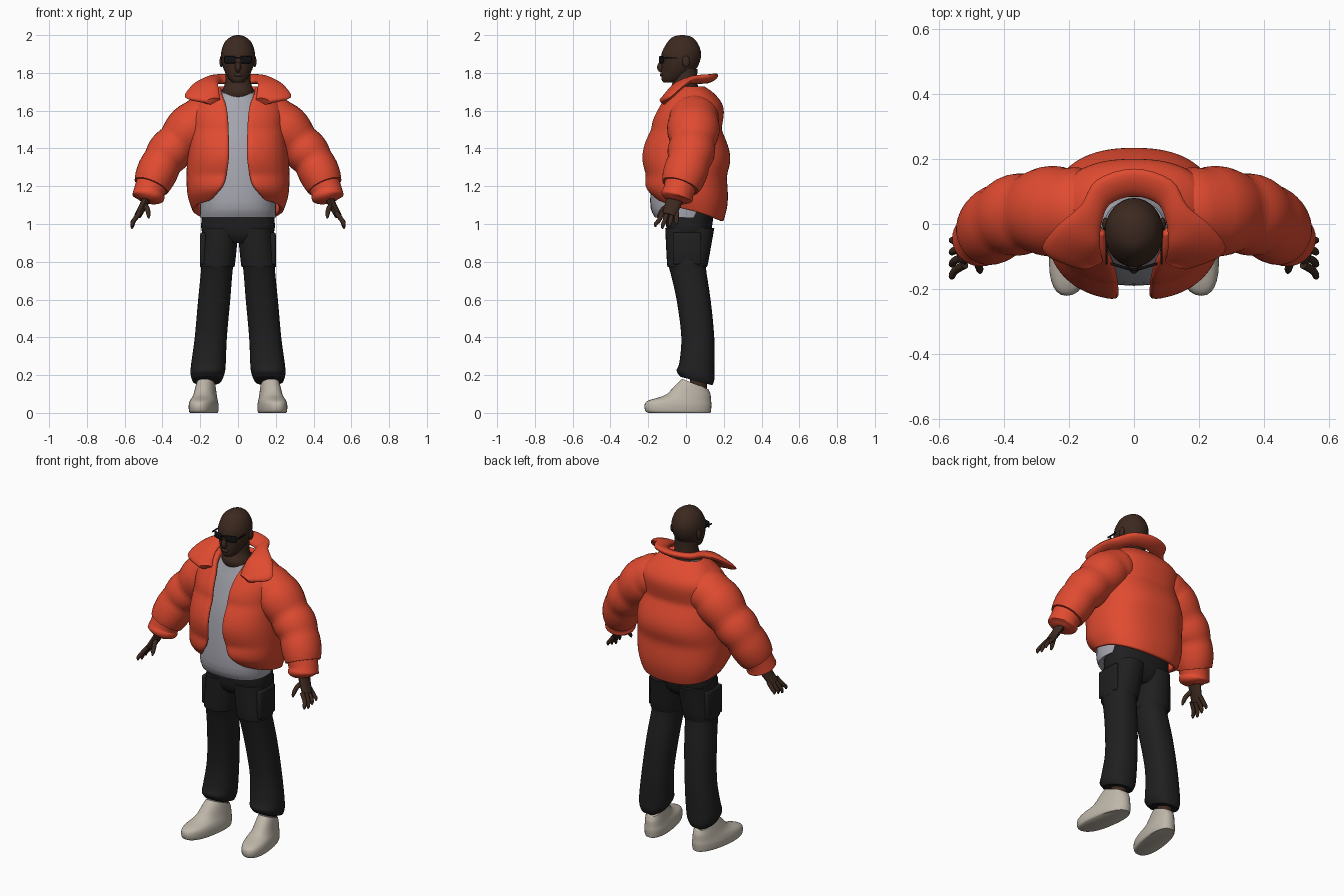
import bpy, bmesh, math
from mathutils import Vector

cube = bpy.data.objects.get("Cube")
if cube:
    bpy.data.objects.remove(cube, do_unlink=True)


def material(name, *rgb):
    mat = bpy.data.materials.new(name)
    mat.use_nodes = True
    mat.diffuse_color = (*rgb, 1)
    shader = mat.node_tree.nodes["Principled BSDF"]
    shader.inputs["Base Color"].default_value = (*rgb, 1)
    shader.inputs["Roughness"].default_value = 0.8
    return mat


ORANGE = material("orange red", 0.75, 0.07, 0.03)
SKIN = material("dark brown", 0.045, 0.022, 0.014)
CHARCOAL = material("charcoal", 0.014, 0.014, 0.015)
GREY = material("light grey", 0.38, 0.38, 0.43)
CREAM = material("cream", 0.52, 0.47, 0.4)
BLACK = material("black", 0.006, 0.006, 0.007)


def spline(rows, steps):
    """Pass a smooth curve through rows of numbers."""
    last = len(rows) - 1
    result = []
    for i in range(last):
        quad = rows[max(i - 1, 0)], rows[i], rows[i + 1], rows[min(i + 2, last)]
        for k in range(steps):
            t = k / steps
            result.append([b + t / 2 * (c - a + t * (2 * a - 5 * b + 4 * c - d + t * (3 * (b - c) + d - a)))
                           for a, b, c, d in zip(*quad)])
    return result + [list(rows[-1])]


def neighbours(items, i):
    return items[max(i - 1, 0)], items[min(i + 1, len(items) - 1)]


def finish(bm, name, mat, mirror):
    mesh = bpy.data.meshes.new(name)
    bm.to_mesh(mesh)
    bm.free()
    mesh.materials.append(mat)
    part = bpy.data.objects.new(name, mesh)
    bpy.context.collection.objects.link(part)
    bpy.context.view_layer.objects.active = part
    part.select_set(True)
    bpy.ops.object.shade_smooth_by_angle(angle=math.radians(50))
    part.select_set(False)
    if mirror:
        part.modifiers.new("mirror", 'MIRROR')
    return part


def loft(name, rings, mat, mirror=False, closed=True):
    """Skin a list of rings; open rings leave a gap at the front."""
    bm = bmesh.new()
    grid = [[bm.verts.new(point) for point in ring] for ring in rings]
    count = len(grid[0])
    for low, high in zip(grid, grid[1:]):
        for j in range(count if closed else count - 1):
            k = (j + 1) % count
            bm.faces.new((low[j], low[k], high[k], high[j]))
    if closed:
        bm.faces.new(grid[0][::-1])
        bm.faces.new(grid[-1])
        bmesh.ops.recalc_face_normals(bm, faces=bm.faces)
    return finish(bm, name, mat, mirror)


def circle(count):
    return [math.tau * j / count for j in range(count)]


def oval(angle, width, front, back, power):
    """Point on a squared oval, counted from the front."""
    s, c = math.sin(angle), -math.cos(angle)
    x = math.copysign(abs(s) ** (2 / power), s) * width
    y = math.copysign(abs(c) ** (2 / power), c) * (back - front) / 2
    return x, y + (front + back) / 2


def stack(name, rows, mat, centre=None, power=2.0, shear=0.0, sag=lambda y, z: 0):
    """Rows are height, half width, front y and back y; a centre rule makes a pair."""
    rings = []
    for z, width, front, back in spline(rows, 4):
        middle = centre(z) if centre else 0
        points = [oval(angle, width, front, back, power) for angle in circle(32)]
        rings.append([(middle + x - shear * y, y, z - sag(y, z)) for x, y in points])
    return loft(name, rings, mat, mirror=centre is not None)


def tube(name, rows, mat, count=12, deep=1.0, puff=0.0, steps=4):
    """Rows are x, y, z and radius; puff swells the tube between rows."""
    rows = spline(rows, steps)
    rings = []
    for i, (x, y, z, radius) in enumerate(rows):
        before, after = neighbours(rows, i)
        along = (Vector(after[:3]) - Vector(before[:3])).normalized()
        depth = (Vector((0, 1, 0)) - along * along.y).normalized()
        across = depth.cross(along)
        radius *= 1 + puff * (abs(math.sin(math.pi * i / steps)) - 0.5)
        rings.append([Vector((x, y, z)) + radius * (across * math.cos(angle) + depth * deep * math.sin(angle))
                      for angle in circle(count)])
    return loft(name, rings, mat, mirror=True)


def box(name, place, size, mat, bevel, mirror=True, turn=0.0):
    bm = bmesh.new()
    bmesh.ops.create_cube(bm, size=1)
    for vert in bm.verts:
        offset = Vector(a * b for a, b in zip(vert.co, size))
        offset.y += turn * offset.x
        vert.co = Vector(place) + offset
    bmesh.ops.bevel(bm, geom=bm.edges[:], offset=bevel, segments=2, affect='EDGES', profile=0.5)
    return finish(bm, name, mat, mirror)


def ball(name, place, size, mat, mirror=False):
    bm = bmesh.new()
    bmesh.ops.create_uvsphere(bm, u_segments=16, v_segments=10, radius=1)
    for vert in bm.verts:
        vert.co = Vector(place) + Vector(a * b for a, b in zip(vert.co, size))
    return finish(bm, name, mat, mirror)


# Head and neck
stack("head", [(1.75, .03, -.12, -.05), (1.77, .05, -.13, 0), (1.83, .08, -.13, .06), (1.9, .09, -.13, .08),
               (1.96, .072, -.1, .06), (1.99, .04, -.07, .03), (2, .01, -.03, -.01)], SKIN)
stack("neck", [(1.64, .09, -.07, .07), (1.7, .085, -.09, .07), (1.75, .068, -.07, .06),
               (1.82, .065, -.06, .06)], SKIN)
ball("nose", (0, -.13, 1.83), (.016, .023, .028), SKIN)
ball("lips", (0, -.128, 1.79), (.025, .01, .01), SKIN)
ball("ears", (.088, 0, 1.86), (.01, .02, .03), SKIN, mirror=True)

# Glasses
box("lenses", (.043, -.13, 1.87), (.06, .009, .038), BLACK, bevel=.004, turn=.3)
box("glasses_bridge", (0, -.14, 1.88), (.03, .008, .008), BLACK, bevel=.002, mirror=False)
box("glasses_temples", (.085, -.065, 1.88), (.006, .12, .009), BLACK, bevel=.002)

# Shirt with a neckline dipping at the front
stack("shirt", [(1.035, .2, -.165, .14), (1.12, .2, -.19, .15), (1.4, .18, -.165, .14),
                (1.6, .15, -.11, .1), (1.71, .09, -.08, .07)], GREY, power=2.3,
      sag=lambda y, z: 3 * max(0, z - 1.6) * max(0, -y))

# Open jacket body: height, half width, front y, back y and half opening
rings = []
power, columns = 2.4, 48
for z, width, front, back, gap in spline([(1.13, .24, -.16, .19, .14), (1.2, .27, -.22, .22, .08),
                                          (1.33, .27, -.23, .23, .05), (1.5, .25, -.2, .2, .05),
                                          (1.62, .24, -.14, .19, .06), (1.69, .175, -.1, .15, .085),
                                          (1.73, .12, -.06, .1, .095)], 6):
    # Padded bands pinched at even heights, with the hem dropping at the back
    puff = 1 + .1 * (abs(math.sin(math.pi * (z - 1.26) / .24)) - .6)
    drop = max(0, 1.27 - z) * .85
    start = math.asin((gap / width) ** (power / 2))
    ring = []
    for j in range(columns + 1):
        angle = start + (math.tau - 2 * start) * j / columns
        x, y = oval(angle, width, front * puff, back * puff, power)
        ring.append((x, y, z - drop * (1 - math.cos(angle)) / 2))
    rings.append(ring)
jacket = loft("jacket_body", rings, ORANGE, closed=False)
padding = jacket.modifiers.new("padding", 'SOLIDIFY')
padding.thickness, padding.offset = .028, -1
rounding = jacket.modifiers.new("rounding", 'SUBSURF')
rounding.levels = rounding.render_levels = 1

# Puffy sleeves and gathered cuffs
tube("sleeves", [(.1, .04, 1.58, .1), (.21, .04, 1.54, .128), (.32, .035, 1.43, .116), (.4, .015, 1.33, .11),
                 (.46, -.03, 1.2, .098)], ORANGE, count=32, deep=1.07, puff=.08, steps=6)
tube("cuffs", [(.45, -.025, 1.22, .088), (.47, -.04, 1.17, .082), (.475, -.05, 1.14, .084),
               (.48, -.055, 1.12, .05)], ORANGE, count=32)

# Folded collar: inner and outer edge points, mirrored round the back
half = [(.095, -.11, 1.655, .17, -.135, 1.645), (.1, -.1, 1.69, .28, -.085, 1.67),
        (.105, -.06, 1.735, .24, -.01, 1.735), (.1, 0, 1.75, .165, .055, 1.775),
        (.075, .06, 1.75, .115, .135, 1.785)]
other = [(-a, b, c, -d, e, f) for a, b, c, d, e, f in reversed(half)]
rows = spline(half + [(0, .085, 1.75, 0, .17, 1.79)] + other, 4)
rings = []
for i, row in enumerate(rows):
    inner, outer = Vector(row[:3]), Vector(row[3:])
    middle, reach = (inner + outer) / 2, (outer - inner) / 2
    before, after = neighbours(rows, i)
    along = Vector(after[:3]) + Vector(after[3:]) - Vector(before[:3]) - Vector(before[3:])
    lift = reach.cross(along).normalized() * .02
    rings.append([middle + reach * math.cos(angle) + lift * math.sin(angle) for angle in circle(16)])
loft("collar", rings, ORANGE)

# Hands
tube("palms", [(.48, -.055, 1.15, .024), (.5, -.07, 1.1, .021), (.53, -.09, 1.045, .019)], SKIN, deep=2)
for i, name in enumerate(("index", "middle", "ring", "little")):
    y = -.125 + .025 * i
    tip = .975 + .01 * abs(i - 1)
    spread = .006 * (i - 3)
    tube(name + "_fingers", [(.52, y, 1.06, .013), (.55, y + spread, 1.02, .012),
                             (.56, y + 2 * spread, tip + .015, .01), (.56, y + 2 * spread, tip, .004)], SKIN)
tube("thumbs", [(.495, -.085, 1.1, .015), (.48, -.12, 1.08, .013), (.474, -.14, 1.05, .011),
                (.473, -.15, 1.03, .004)], SKIN)

# Trousers with slanted hems
stack("trouser_hips", [(.9, .12, -.07, .09), (.95, .19, -.1, .13), (1.08, .19, -.11, .15)],
      CHARCOAL, power=2.5)
stack("trouser_legs", [(.17, .075, -.03, .14), (.2, .088, -.05, .15), (.25, .092, -.035, .15),
                       (.4, .085, -.025, .15), (.6, .085, -.05, .13), (.77, .084, -.09, .105),
                       (.785, .093, -.1, .115), (.98, .095, -.11, .15)],
      CHARCOAL, centre=lambda z: .18 - .09 * z, power=2.3, sag=lambda y, z: .8 * max(0, .5 - z) * (y - .05))
box("cargo_pockets", (.185, .005, .87), (.03, .15, .17), CHARCOAL, bevel=.01)

# Ankles and low shoes, cut away at the heel
stack("ankles", [(.08, .04, .02, .11), (.26, .04, .02, .11)], SKIN, centre=lambda z: .165)
stack("shoes", [(0, .066, -.2, .13), (.01, .072, -.215, .132), (.04, .073, -.22, .135), (.065, .068, -.2, .133),
                (.1, .058, -.1, .13), (.18, .048, -.02, .12)],
      CREAM, centre=lambda z: .176, power=2.3, shear=.14, sag=lambda y, z: 5 * max(0, z - .1) * (y + .02))
